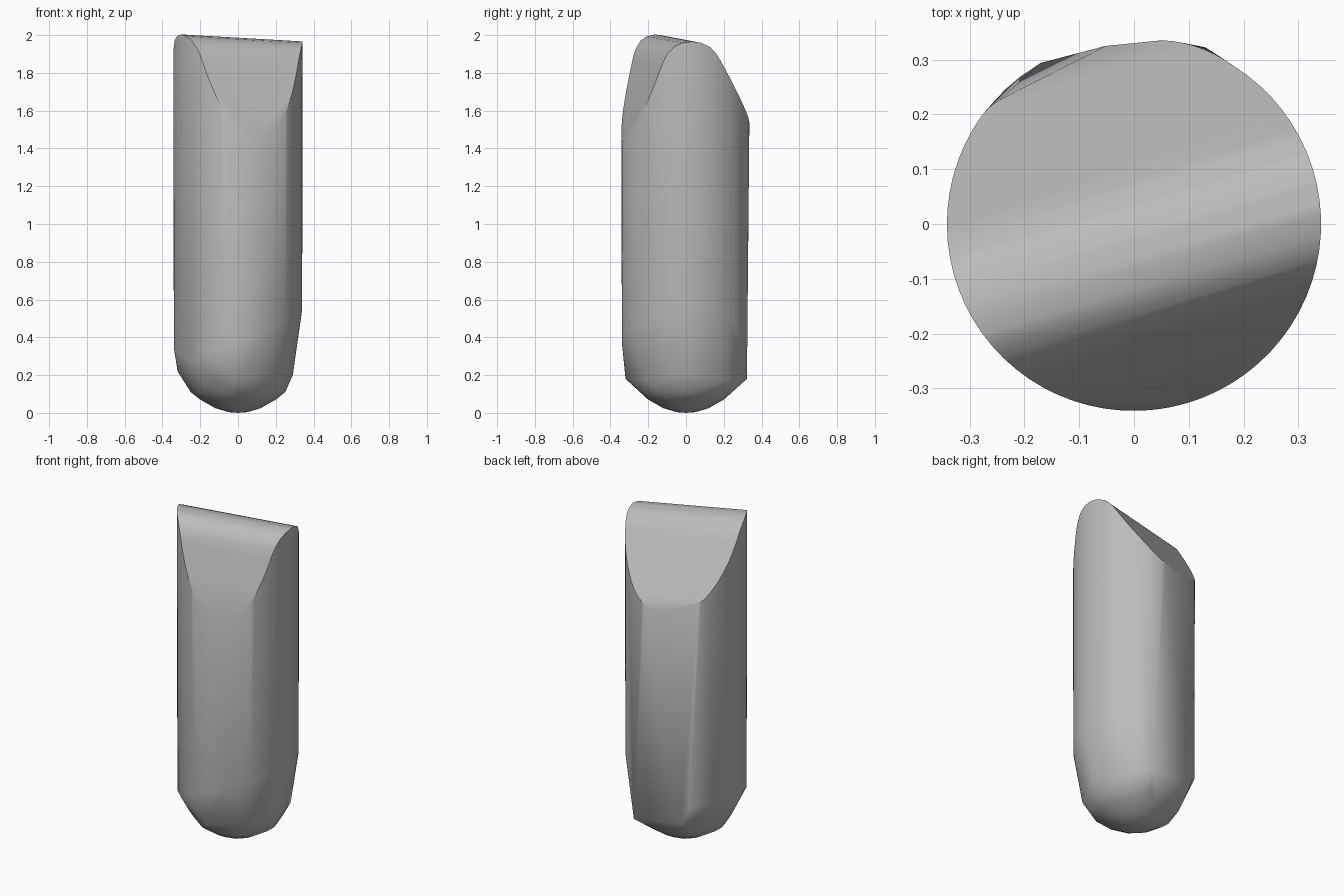
import bpy, bmesh, math
from mathutils import Vector

cube = bpy.data.objects.get("Cube")
if cube:
    bpy.data.objects.remove(cube, do_unlink=True)

R = 0.34


def polar(deg, r, z):
    a = math.radians(deg)
    return Vector((r * math.cos(a), r * math.sin(a), z))


# worn shoulder: azimuth, height where the side ends, lower corner radius and height
SHOULDER = [(128, 0.32, 0.30, 0.17), (180, 0.35, 0.32, 0.22), (225, 0.28, 0.28, 0.17),
            (270, 0.38, 0.32, 0.18), (315, 0.48, 0.29, 0.17), (360, 0.55, 0.29, 0.20),
            (405, 0.50, 0.30, 0.17), (428, 0.30, 0.33, 0.17)]


def shoulder_height(deg):
    for a, b in zip(SHOULDER, SHOULDER[1:]):
        if a[0] <= deg <= b[0]:
            return a[1] + (b[1] - a[1]) * (deg - a[0]) / (b[0] - a[0])


points = []
# straight side, leaving out the arc of the flat back panel at both ends
STEPS = 60
for i in range(STEPS + 1):
    t = i / STEPS
    points.append(polar(145 + t * (448 - 145), R + 0.002, 2.2))
    low = 128 + t * (428 - 128)
    points.append(polar(low, R, shoulder_height(low)))
# faceted corners, foot of the back panel and rounded tip
points += [polar(a, r, z) for a, _, r, z in SHOULDER]
points += [polar(68, 0.348, 0.18), polar(120, R, 0.22)]
for r, z, n in ((0.25, 0.11, 10), (0.20, 0.07, 12), (0.12, 0.025, 12), (0.05, 0.004, 8)):
    points += [polar(360 * i / n, r, z) for i in range(n)]
points.append(Vector((0, 0, 0)))

bm = bmesh.new()
for p in points:
    bm.verts.new(p)
hull = bmesh.ops.convex_hull(bm, input=bm.verts[:])
loose = {v for v in hull["geom_interior"] + hull["geom_unused"] if isinstance(v, bmesh.types.BMVert)}
bmesh.ops.delete(bm, geom=list(loose), context="VERTS")

# rounded chisel top: offset across the ridge (front positive) and height
PROFILE = [(0.34, 1.45), (0.21, 1.87), (0.19, 1.915), (0.16, 1.953), (0.12, 1.976), (0.07, 1.985),
           (0.02, 1.978), (-0.03, 1.955), (-0.07, 1.915), (-0.105, 1.86), (-0.325, 1.52)]
turn = math.radians(17)
ridge = Vector((math.cos(turn), math.sin(turn), -0.055))
across = Vector((math.sin(turn), -math.cos(turn), 0))
for (v0, z0), (v1, z1) in zip(PROFILE, PROFILE[1:]):
    start = across * v0 + Vector((0, 0, z0))
    end = across * v1 + Vector((0, 0, z1))
    normal = (end - start).cross(ridge).normalized()
    if normal.z < 0:
        normal.negate()
    bmesh.ops.bisect_plane(bm, geom=bm.verts[:] + bm.edges[:] + bm.faces[:], dist=1e-5,
                           plane_co=start, plane_no=normal, clear_outer=True)
    bmesh.ops.holes_fill(bm, edges=[e for e in bm.edges if e.is_boundary], sides=0)

bmesh.ops.remove_doubles(bm, verts=bm.verts[:], dist=0.001)
bmesh.ops.dissolve_limit(bm, angle_limit=math.radians(0.5), verts=bm.verts[:], edges=bm.edges[:])
bmesh.ops.recalc_face_normals(bm, faces=bm.faces[:])

mesh = bpy.data.meshes.new("chisel_body")
bm.to_mesh(mesh)
bm.free()
body = bpy.data.objects.new("chisel_body", mesh)
bpy.context.collection.objects.link(body)

# plain grey
grey = bpy.data.materials.new("plain_grey")
grey.use_nodes = True
color = (0.5, 0.5, 0.5, 1)
grey.diffuse_color = color
grey.node_tree.nodes["Principled BSDF"].inputs["Base Color"].default_value = color
mesh.materials.append(grey)

bpy.context.view_layer.objects.active = body
body.select_set(True)
bpy.ops.object.shade_smooth_by_angle(angle=math.radians(35))
